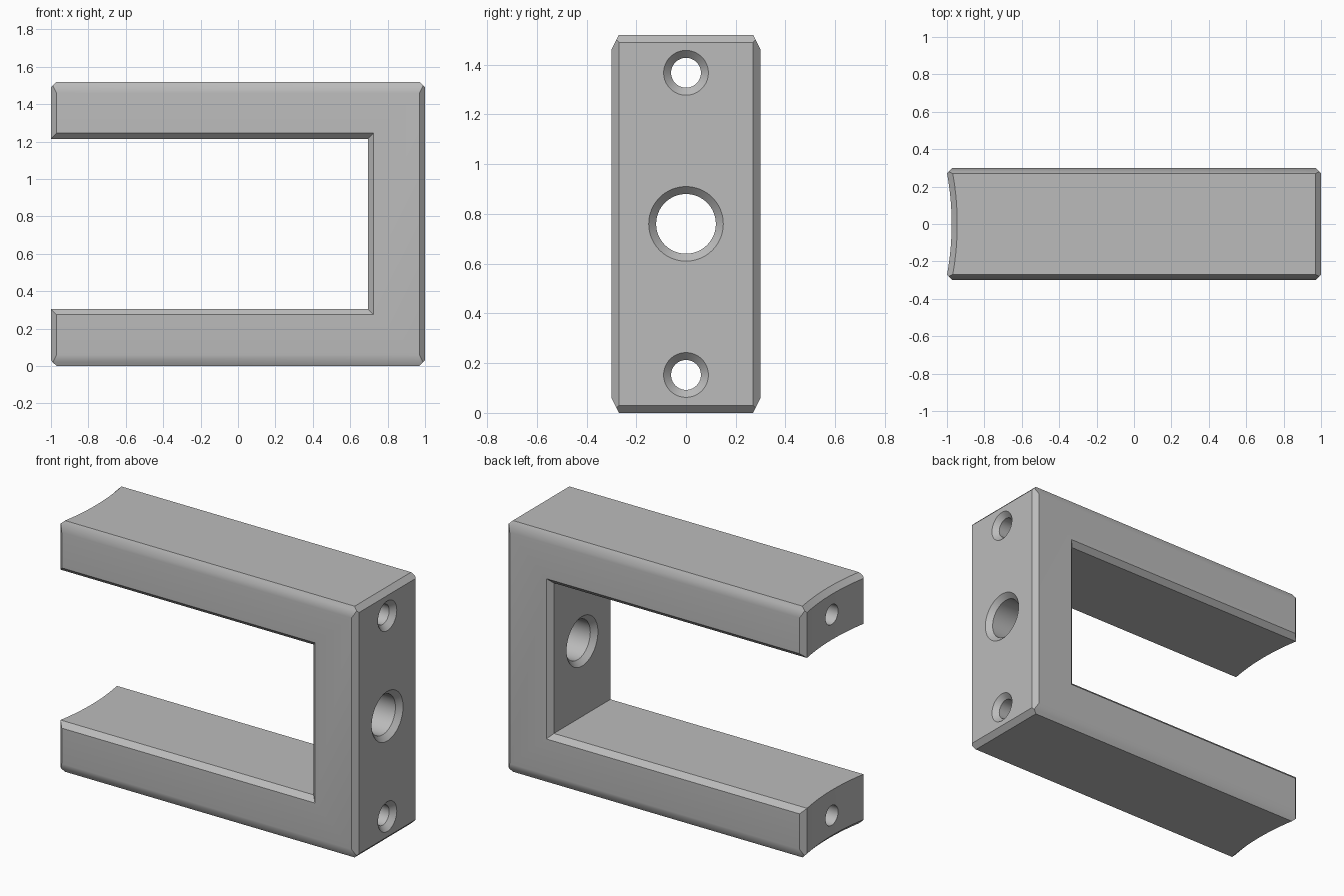
import bpy, bmesh, math
from mathutils import Vector

if "Cube" in bpy.data.objects:
    bpy.data.objects.remove(bpy.data.objects["Cube"])

DEPTH, HEIGHT, C = 0.30, 1.52, 0.03     # half depth, height, chamfer
ARM = 0.305                             # arm thickness and upright thickness
MID = HEIGHT / 2

grey = bpy.data.materials.new("plain grey")
grey.use_nodes = True
grey.diffuse_color = (0.5, 0.5, 0.5, 1)
grey.node_tree.nodes["Principled BSDF"].inputs["Base Color"].default_value = (0.5, 0.5, 0.5, 1)


def loft(name, rings):
    """Closed solid skinned through rings of equal point count."""
    bm = bmesh.new()
    loops = [[bm.verts.new(p) for p in ring] for ring in rings]
    n = len(loops[0])
    for a, b in zip(loops, loops[1:]):
        for i in range(n):
            j = (i + 1) % n
            bm.faces.new((a[i], a[j], b[j], b[i]))
    bm.faces.new(loops[0])
    bm.faces.new(loops[-1])
    bmesh.ops.recalc_face_normals(bm, faces=bm.faces)
    mesh = bpy.data.meshes.new(name)
    bm.to_mesh(mesh)
    bm.free()
    mesh.materials.append(grey)
    obj = bpy.data.objects.new(name, mesh)
    bpy.context.collection.objects.link(obj)
    return obj


def circle(r, segments):
    step = math.tau / segments
    return [(r * math.cos(i * step), r * math.sin(i * step)) for i in range(segments)]


def bore(name, z, profile):
    """Round cutter along x from (x, radius) pairs."""
    return loft(name, [[(x, a, z + b) for a, b in circle(r, 64)] for x, r in profile])


def cut(target, cutter):
    mod = target.modifiers.new("cut", 'BOOLEAN')
    mod.operation = 'DIFFERENCE'
    mod.solver = 'EXACT'
    mod.object = cutter
    bpy.context.view_layer.objects.active = target
    bpy.ops.object.modifier_apply(modifier=mod.name)
    bpy.data.objects.remove(cutter)


# Solid block with long edges bevelled
quarter = [(DEPTH, MID - 2 * C), (DEPTH - C, MID)]
section = (quarter + [(-y, z) for y, z in quarter[::-1]]
           + [(-y, -z) for y, z in quarter] + [(y, -z) for y, z in quarter[::-1]])
bracket = loft("u_bracket", [[(x, y, MID + z) for y, z in section] for x in (-1, 1)])

# End chamfers, sliced by planes
bm = bmesh.new()
bm.from_mesh(bracket.data)
planes = [((sx, sy * (DEPTH - C), 0), (sx, sy, 0)) for sx in (-1, 1) for sy in (-1, 1)]
planes += [((1, 0, HEIGHT - C), (1, 0, 1)), ((1, 0, C), (1, 0, -1))]
for point, normal in planes:
    bmesh.ops.bisect_plane(bm, geom=bm.verts[:] + bm.edges[:] + bm.faces[:],
                           plane_co=Vector(point), plane_no=Vector(normal), clear_outer=True)
    bmesh.ops.holes_fill(bm, edges=[e for e in bm.edges if e.is_boundary], sides=0)
bmesh.ops.recalc_face_normals(bm, faces=bm.faces)
bm.to_mesh(bracket.data)
bm.free()


# Open slot between the arms, with chamfered rims front and back
def slot_ring(y, grow):
    x, lo, hi = 1 - ARM + grow, ARM - grow, HEIGHT - ARM + grow
    return [(-1.3, y, lo), (x, y, lo), (x, y, hi), (-1.3, y, hi)]


e = 0.02
cut(bracket, loft("slot_cutter", [slot_ring(-DEPTH - e, C + e), slot_ring(-DEPTH + C, 0),
                                  slot_ring(DEPTH - C, 0), slot_ring(DEPTH + e, C + e)]))

# Hollow arm ends, flared at the outer top and bottom
R, centre = 1.51, -0.975 - 1.51
lathe = [(-e, R + C + e), (C, R), (HEIGHT - C, R), (HEIGHT + e, R + C + e)]
cut(bracket, loft("end_cutter", [[(centre + a, b, z) for a, b in circle(r, 240)]
                                 for z, r in lathe]))

# Long arm holes, countersunk at the upright
for z in (ARM / 2, HEIGHT - ARM / 2):
    cut(bracket, bore("arm_hole", z, [(-1.2, 0.06), (1 - C, 0.06), (1 + e, 0.09 + e)]))

# Central hole, countersunk on both sides
inner = 1 - ARM
cut(bracket, bore("centre_hole", MID, [(inner - e, 0.15 + e), (inner + C, 0.12),
                                       (1 - C, 0.12), (1 + e, 0.15 + e)]))

# Smooth shading with crisp chamfers
bpy.ops.object.select_all(action='DESELECT')
bracket.select_set(True)
bpy.context.view_layer.objects.active = bracket
bpy.ops.object.shade_smooth_by_angle(angle=math.radians(30))
weighted = bracket.modifiers.new("weighted normals", 'WEIGHTED_NORMAL')
weighted.keep_sharp = True
